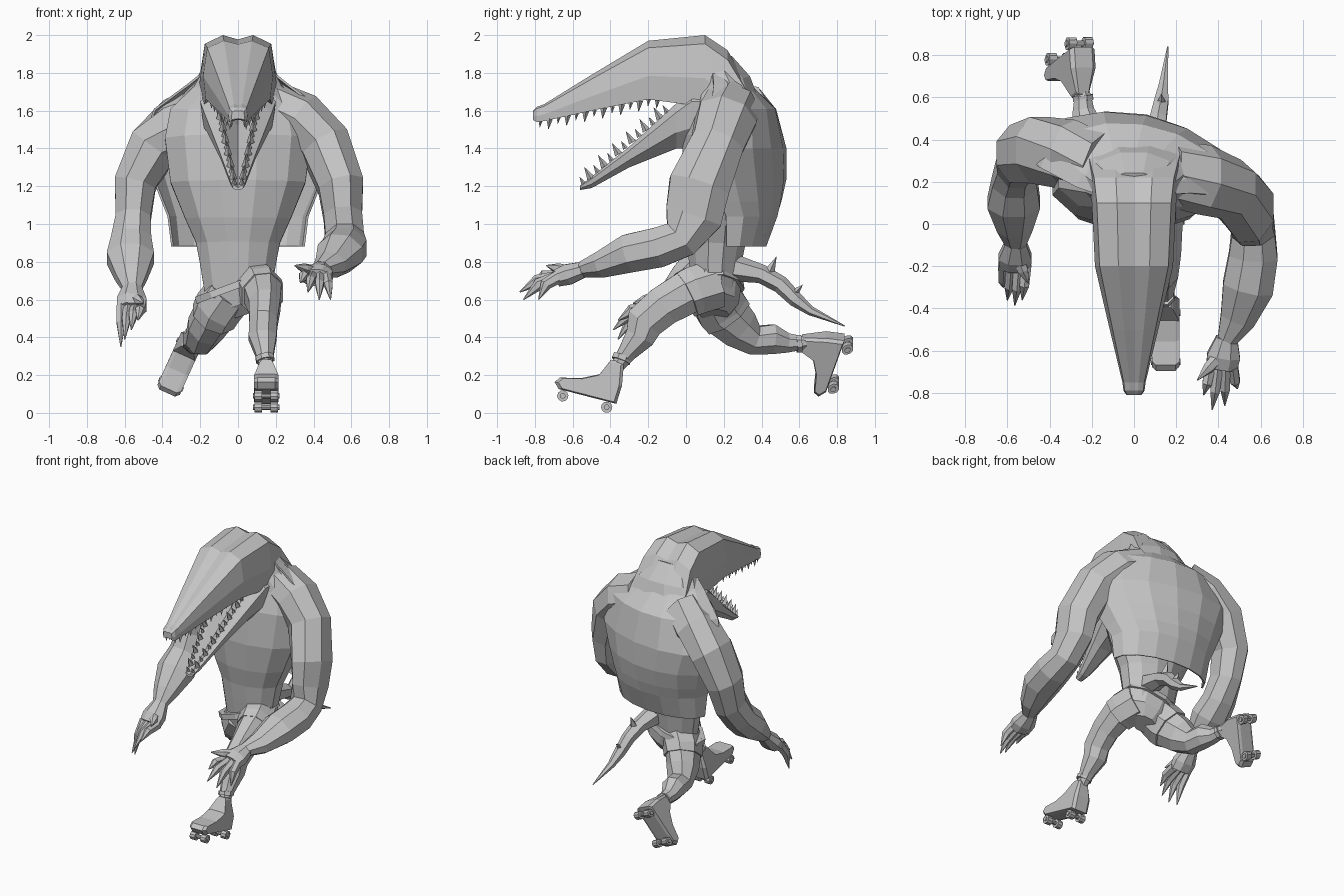
import bpy, bmesh, math
from mathutils import Vector as V, Matrix

cube = bpy.data.objects.get("Cube")
if cube:
    bpy.data.objects.remove(cube)

grey = bpy.data.materials.new("plain_grey")
grey.use_nodes = True
grey.diffuse_color = (0.55, 0.55, 0.55, 1)
grey.node_tree.nodes["Principled BSDF"].inputs["Base Color"].default_value = grey.diffuse_color


def finish(name, bm):
    bmesh.ops.recalc_face_normals(bm, faces=bm.faces)
    mesh = bpy.data.meshes.new(name)
    bm.to_mesh(mesh)
    bm.free()
    mesh.materials.append(grey)
    obj = bpy.data.objects.new(name, mesh)
    bpy.context.collection.objects.link(obj)
    return obj


def skin(name, rings, closed=True):
    """Join rings of points into a surface."""
    bm = bmesh.new()
    loops = [[bm.verts.new(p) for p in ring] for ring in rings]
    n = len(loops[0])
    for a, b in zip(loops, loops[1:]):
        for i in range(n if closed else n - 1):
            j = (i + 1) % n
            bm.faces.new((a[i], a[j], b[j], b[i]))
    if closed:
        bm.faces.new(loops[0])
        bm.faces.new(loops[-1])
    return finish(name, bm)


def limb(name, stations, sides=8):
    """Loft ovals (x, y, z, side radius, depth radius) along a path."""
    pts = [V(s[:3]) for s in stations]
    rings = []
    for i, s in enumerate(stations):
        t = (pts[min(i + 1, len(pts) - 1)] - pts[max(i - 1, 0)]).normalized()
        side = V((1, 0, 0))
        side = (side - t * side.dot(t)).normalized()
        depth = t.cross(side)
        angles = [math.tau * (k + 0.5) / sides for k in range(sides)]
        rings.append([pts[i] + side * s[3] * math.cos(a) + depth * s[4] * math.sin(a) for a in angles])
    return skin(name, rings)


def spikes(name, items):
    """Four-sided spikes given as base, tip, radius."""
    bm = bmesh.new()
    for base, tip, r in items:
        base, tip = V(base), V(tip)
        rot = (tip - base).to_track_quat('Z', 'Y').to_matrix().to_4x4()
        bmesh.ops.create_cone(bm, cap_ends=True, segments=4, radius1=r, radius2=0,
                              depth=(tip - base).length,
                              matrix=Matrix.Translation((base + tip) / 2) @ rot)
    return finish(name, bm)


# Torso
limb("torso", [(0, .15, .62, .18, .12), (0, .155, .8, .21, .145), (0, .16, .9, .23, .16),
               (0, .165, 1.03, .29, .19), (0, .17, 1.22, .37, .21), (0, .19, 1.45, .4, .21),
               (0, .22, 1.61, .37, .19), (0, .19, 1.74, .24, .16), (0, .15, 1.86, .17, .1)], 12)

# Hollow back shell, turned towards the right shoulder, with an undercut above its skirt
shell = []
for z, yc, rx, ry, spin in [(1.82, .14, .17, .1, 0), (1.74, .16, .27, .18, -.05), (1.61, .2, .45, .275, -.15),
                            (1.4, .22, .53, .3, -.2), (1.24, .23, .46, .295, -.2), (1.12, .24, .41, .265, -.15),
                            (1.04, .25, .375, .235, -.1), (.88, .25, .355, .175, -.1)]:
    arc = [math.pi * k / 8 for k in range(9)]
    turn = Matrix.Rotation(spin, 3, 'Z')
    shell.append([turn @ V((rx * math.cos(a), ry * math.sin(a), 0)) + V((0, yc, z)) for a in arc])
solid = skin("back_shell", shell, False).modifiers.new("thickness", 'SOLIDIFY')
solid.thickness = 0.012

# Head and upper jaw: y, half width, top, bottom
upper = [(-.81, .035, 1.6, 1.55), (-.79, .05, 1.62, 1.54), (-.75, .055, 1.635, 1.545), (-.5, .115, 1.79, 1.6),
         (-.2, .185, 1.97, 1.66), (.1, .2, 2, 1.62), (.22, .215, 1.92, 1.5), (.34, .25, 1.71, 1.4)]
rings = []
for y, w, top, low in upper:
    h = top - low
    half = [(.4 * w, top), (.88 * w, top - .12 * h), (w, top - .6 * h), (.92 * w, low), (.7 * w, low + .08 * h)]
    outline = [(0, top - .06 * h)] + half + [(0, low + .15 * h)] + [(-x, z) for x, z in reversed(half)]
    rings.append([(x, y, z) for x, z in outline])
skin("head", rings)

# Lower jaw with thick sloping sides and a channel along the mouth
lower = [(-.56, .03, 1.205, 1.18), (-.5, .045, 1.25, 1.19), (-.3, .1, 1.41, 1.3),
         (-.05, .18, 1.64, 1.4), (.03, .2, 1.71, 1.4), (.15, .2, 1.72, 1.35)]
rings = []
for y, w, top, low in lower:
    h = top - low
    half = [(.5 * w, top - .08 * h), (.65 * w, top), (w, top - .2 * h), (.9 * w, low + .35 * h), (.45 * w, low)]
    outline = [(0, top - .5 * h)] + half + [(-x, z) for x, z in reversed(half)]
    rings.append([(x, y, z) for x, z in outline])
skin("lower_jaw", rings)


# Teeth
def row(a, b, count, length, direction):
    items = []
    for k in range(count):
        base = V(a).lerp(V(b), k / (count - 1))
        size = length * (0.8 + 0.4 * (k % 2))
        for s in (-1, 1):
            p = V((s * base.x, base.y, base.z))
            items.append((p, p + V(direction) * size, size * 0.3))
    return items


spikes("upper_teeth", row((.035, -.77, 1.55), (.14, -.15, 1.67), 14, .05, (0, -.1, -1)))
spikes("lower_teeth", row((.02, -.54, 1.21), (.1, -.1, 1.59), 13, .06, (0, -.5, .85)))

# Arms
limb("left_arm", [(.17, .24, 1.62, .14, .16), (.33, .21, 1.55, .15, .17), (.46, .165, 1.42, .145, .15),
                  (.545, .07, 1.2, .13, .175), (.555, .04, 1.04, .11, .165), (.565, -.03, .92, .11, .115),
                  (.565, -.15, .875, .125, .115), (.54, -.3, .845, .13, .11), (.49, -.45, .785, .09, .075),
                  (.44, -.55, .76, .05, .045)])
limb("right_arm", [(-.17, .28, 1.61, .14, .16), (-.31, .33, 1.53, .15, .17), (-.45, .35, 1.41, .145, .17),
                   (-.545, .33, 1.21, .12, .15), (-.555, .28, 1.03, .1, .13), (-.565, .2, .91, .115, .11),
                   (-.57, .1, .82, .135, .11), (-.565, -.02, .72, .09, .075), (-.56, -.1, .65, .05, .04)])


# Clawed hands
def hand(side, wrist, knuckles, tips, thumb):
    wrist, knuckles = V(wrist), V(knuckles)
    mid = wrist.lerp(knuckles, .6)
    limb(side + "_palm", [(*wrist, .055, .045), (*mid, .085, .06), (*knuckles, .08, .05)])
    for i, tip in enumerate(tips):
        tip = V(tip)
        across = V(((i - 1.5) * .038 * (1 if tip.x > 0 else -1), 0, 0))
        base = knuckles.lerp(tip, -.05) + across
        bend = base.lerp(tip, .5) + V((0, -.015, .02))
        limb(f"{side}_finger_{i + 1}", [(*base, .028, .035), (*bend, .026, .032), (*tip, .003, .003)], 6)
    root, thumb = wrist.lerp(knuckles, .4), V(thumb)
    limb(side + "_thumb", [(*root, .035, .035), (*root.lerp(thumb, .6), .028, .028), (*thumb, .003, .003)], 6)


hand("left", (.44, -.54, .76), (.415, -.68, .715),
     [(.33, -.81, .69), (.37, -.88, .64), (.43, -.86, .6), (.49, -.78, .6)], (.3, -.74, .78))
hand("right", (-.56, -.09, .66), (-.565, -.2, .55),
     [(-.53, -.36, .49), (-.565, -.385, .44), (-.6, -.36, .39), (-.62, -.3, .35)], (-.5, -.28, .58))

# Shorts with a tilted waistband
limb("shorts", [(.04, .15, .52, .09, .08), (.02, .15, .58, .18, .13), (-.02, .15, .69, .215, .145)], 10)
limb("waistband", [(-.01, .15, .655, .235, .16), (-.023, .15, .69, .23, .155)], 10)
limb("left_shorts_leg", [(.08, .15, .68, .13, .14), (.12, .04, .645, .125, .14), (.13, .0, .625, .12, .135)])
limb("right_shorts_leg", [(-.04, .14, .64, .13, .14), (-.11, .19, .55, .13, .15), (-.13, .22, .51, .125, .145)])

# Legs
limb("left_leg", [(.1, .13, .68, .11, .13), (.13, .01, .64, .11, .125), (.14, -.12, .565, .09, .115),
                  (.135, -.22, .48, .08, .11), (.13, -.245, .4, .08, .085), (.14, -.31, .32, .055, .055),
                  (.145, -.36, .25, .035, .04)])
limb("right_leg", [(-.06, .15, .62, .12, .14), (-.12, .2, .53, .115, .14), (-.17, .28, .45, .105, .12),
                   (-.2, .36, .385, .085, .085), (-.22, .46, .39, .08, .085), (-.24, .54, .37, .055, .055),
                   (-.245, .64, .37, .035, .035)])
limb("left_ankle_cuff", [(.14, -.335, .3, .052, .055), (.145, -.345, .275, .052, .055)])
limb("right_ankle_cuff", [(-.24, .585, .365, .052, .05), (-.243, .61, .367, .052, .05)])


# Roller skates, from the heel wheel towards the toe
def skate(side, heel, forward, up):
    heel, f, u = V(heel), V(forward).normalized(), V(up).normalized()
    s = f.cross(u).normalized()
    profile = [(-.045, .03), (.27, .03), (.3, .06), (.28, .09), (.17, .115), (.08, .16),
               (.04, .25), (-.03, .25), (-.05, .13)]
    rings = []
    for k in (-1, -.7, .7, 1):
        ring = []
        for a, b in profile:
            width = .035 if b > .2 else .065
            shrink = .9 if abs(k) == 1 else 1
            ring.append(heel + f * (.1 + (a - .1) * shrink) + u * (.1 + (b - .1) * shrink) + s * k * width)
        rings.append(ring)
    skin(side + "_boot", rings)
    bm = bmesh.new()
    rot = Matrix((f, u, s)).transposed().to_4x4()
    for along in (0, .24):
        # Axle first, then a wheel and a hub cap on each end
        for offset, radius, width in ((0, .014, .1), (-.042, .03, .04), (.042, .03, .04),
                                      (-.064, .015, .012), (.064, .015, .012)):
            place = Matrix.Translation(heel + f * along + s * offset) @ rot
            bmesh.ops.create_cone(bm, cap_ends=True, segments=10, radius1=radius, radius2=radius,
                                  depth=width, matrix=place)
    finish(side + "_wheels", bm)


skate("left", (.15, -.42, .03), (0, -.97, .25), (0, .25, .97))
skate("right", (-.26, .855, .36), (-.39, -.31, -.86), (.04, -1, .08))

# Tail with small spines
limb("tail", [(.05, .15, .775, .09, .085), (.08, .27, .765, .075, .07), (.1, .4, .735, .055, .05),
              (.115, .5, .68, .045, .047), (.13, .58, .6, .038, .04), (.14, .66, .54, .025, .025),
              (.16, .84, .46, .003, .003)], 6)
spikes("tail_spines", [((.11, .44, .74), (.11, .48, .83), .03), ((.13, .57, .63), (.13, .62, .68), .025)])
